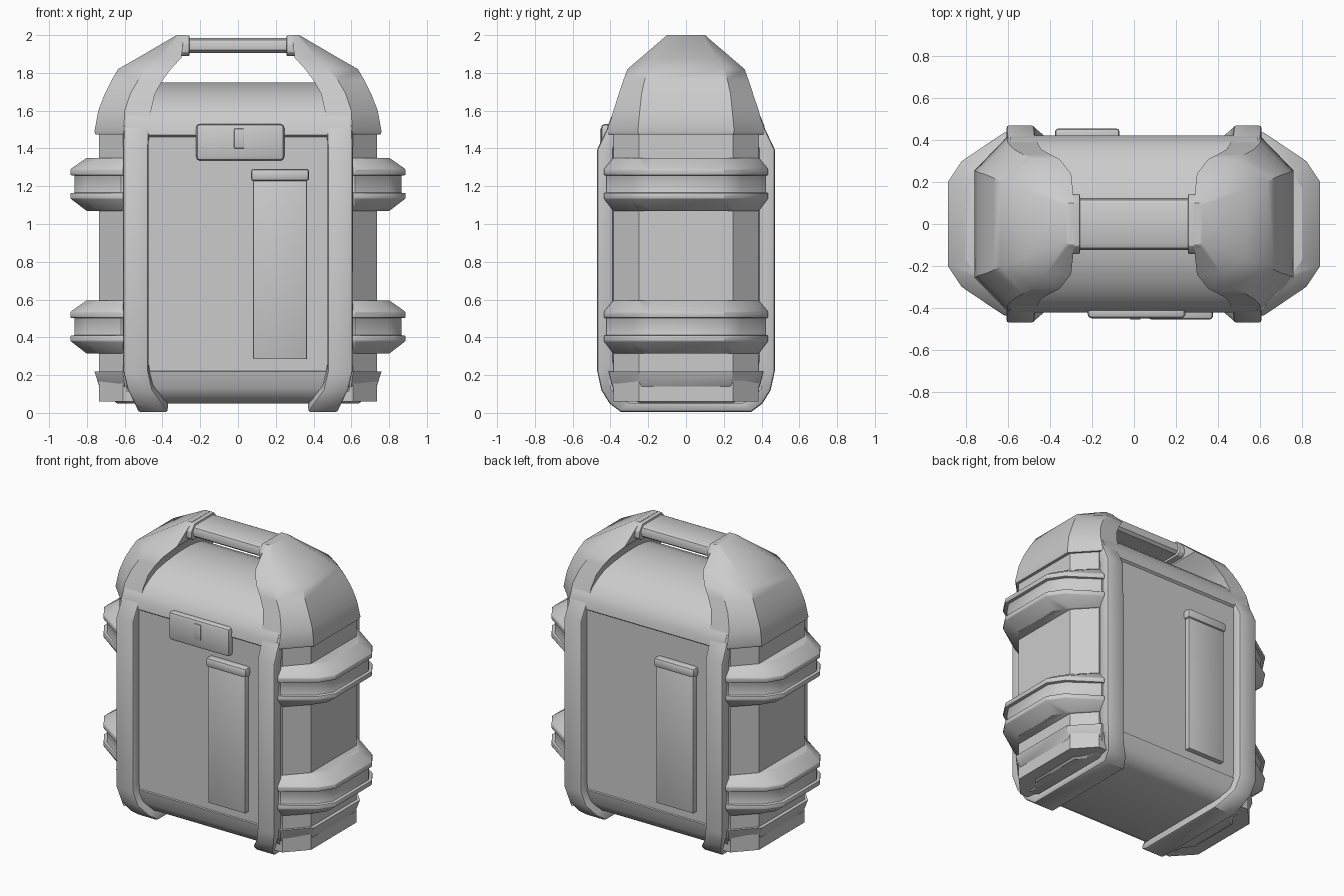
import bpy, bmesh, math

if "Cube" in bpy.data.objects:
    bpy.data.objects.remove(bpy.data.objects["Cube"])


def loft(name, rings, bevel=0.0, mirror=False, angle=35):
    """Skin equal-length rings of points, cap both ends, optionally round sharp edges."""
    bm = bmesh.new()
    vs = [[bm.verts.new(p) for p in r] for r in rings]
    n = len(rings[0])
    for a, b in zip(vs, vs[1:]):
        for i in range(n):
            j = (i + 1) % n
            bm.faces.new((a[i], a[j], b[j], b[i]))
    bm.faces.new(vs[0])
    bm.faces.new(vs[-1])
    bmesh.ops.recalc_face_normals(bm, faces=bm.faces)
    if bevel:
        edges = [e for e in bm.edges if e.calc_face_angle(0) > math.radians(angle)]
        bmesh.ops.bevel(bm, geom=edges, offset=bevel, segments=2, profile=0.5,
                        affect='EDGES', clamp_overlap=True)
    me = bpy.data.meshes.new(name)
    bm.to_mesh(me)
    bm.free()
    ob = bpy.data.objects.new(name, me)
    bpy.context.collection.objects.link(ob)
    bpy.ops.object.select_all(action='DESELECT')
    ob.select_set(True)
    bpy.context.view_layer.objects.active = ob
    bpy.ops.object.shade_smooth_by_angle(angle=math.radians(32))
    if mirror:
        ob.modifiers.new("Mirror", 'MIRROR')
    return ob


def box(name, x0, x1, y0, y1, z0, z1, bevel=0.0):
    return loft(name, [[(x0, y0, z), (x1, y0, z), (x1, y1, z), (x0, y1, z)]
                       for z in (z0, z1)], bevel)


def prism_x(name, half, x0, x1, bevel=0.0, mirror=False):
    """Extrude a y-symmetric profile (given as its +y half, bottom to top) along x."""
    prof = half + [(-y, z) for y, z in reversed(half)]
    return loft(name, [[(x, y, z) for y, z in prof] for x in (x0, x1)], bevel, mirror)


def foot(z, xi, xo, xc, yh, yf):
    """Side footprint with chamfered outer corners."""
    half = [(xi, yh), (xc, yh), (xo, yf)]
    return [(x, -y, z) for x, y in half] + [(x, y, z) for x, y in reversed(half)]


# Central shell: rolled bottom, inset front/back panels, domed lid
shell = [(.30, .05), (.36, .075), (.40, .13), (.42, .22), (.408, .222), (.408, 1.46)]
for k in range(9):
    a = math.pi / 2 * k / 8 * .93
    shell.append((.422 * math.cos(a), 1.47 + .28 * math.sin(a)))
prism_x("shell", shell, -.59, .59)

# Chamfered side walls
loft("side_wall", [foot(z, .5, .735, .61, .385, .25) for z in (.06, 1.52)], mirror=True)

# Bottom corner caps
loft("bottom_cap", [foot(.05, .5, .64, .54, .30, .18), foot(.09, .5, .69, .57, .35, .20),
                    foot(.14, .5, .735, .60, .39, .235), foot(.22, .5, .76, .61, .41, .25)],
     mirror=True)

# Top corner caps rising into the handle arms
loft("top_cap", [foot(1.475, .46, .755, .605, .41, .25), foot(1.49, .46, .76, .605, .415, .255),
                 foot(1.60, .46, .74, .60, .385, .245), foot(1.69, .44, .705, .57, .355, .235),
                 foot(1.76, .40, .67, .53, .332, .22), foot(1.82, .355, .635, .48, .31, .20),
                 foot(1.88, .30, .53, .42, .24, .165), foot(2.0, .285, .325, .31, .10, .09)],
     mirror=True)


# Ribbed bumper bands wrapping each side
def band_ring(z, d):
    half = [(.56, .435 - .6 * d), (.62, .435 - .6 * d), (.82 - .9 * d, .30 - .5 * d),
            (.887 - d, .20 - .35 * d)]
    return [(x, -y, z) for x, y in half] + [(x, y, z) for x, y in reversed(half)]


band = [(0, .085), (.065, 0), (.095, 0), (.095, .022), (.188, .022), (.188, 0),
        (.22, 0), (.28, .085)]
for label, z0 in (("lower", .315), ("upper", 1.07)):
    loft(label + "_bumper", [band_ring(z0 + z, d) for z, d in band], .008, True, 40)

# Straps running down front, under the base and up the back
path = [(.375, 1.62, .47, .595), (.42, 1.50, .47, .605), (.47, 1.395, .475, .608),
        (.47, .22, .475, .608), (.448, .12, .452, .585), (.405, .05, .40, .55),
        (.345, .005, .37, .53)]
path += [(-y, z, a, b) for y, z, a, b in reversed(path)]
rings = []
for y, z, a, b in path:
    yi, zi = y * .82, z + (.06 if z < .3 else 0)
    rings.append([(a, y, z), (b, y, z), (b, yi, zi), (a, yi, zi)])
loft("strap", rings, .014, True, 50)

# Carry handle and its end collars
grip = [(.10, 1.905), (.12, 1.92), (.125, 1.95), (.115, 1.975), (.095, 1.985)]
prism_x("handle_grip", grip, -.30, .30)
collar = [(.12, 1.89), (.142, 1.91), (.142, 1.955), (.105, 1.998)]
prism_x("handle_collar", collar, .257, .32, .005, True)

# Front latch with button
box("latch", -.222, .245, -.45, -.38, 1.335, 1.53, .022)
box("latch_button", -.02, .032, -.456, -.43, 1.40, 1.505, .004)

# Long clip pads on front and back (turned half way round)
for label, s in (("front", 1), ("back", -1)):
    box(label + "_pad", .08 * s, .365 * s, -.442 * s, -.38 * s, .285, 1.24, .004)
    box(label + "_pad_cap", .068 * s, .377 * s, -.456 * s, -.38 * s, 1.227, 1.292, .018)
